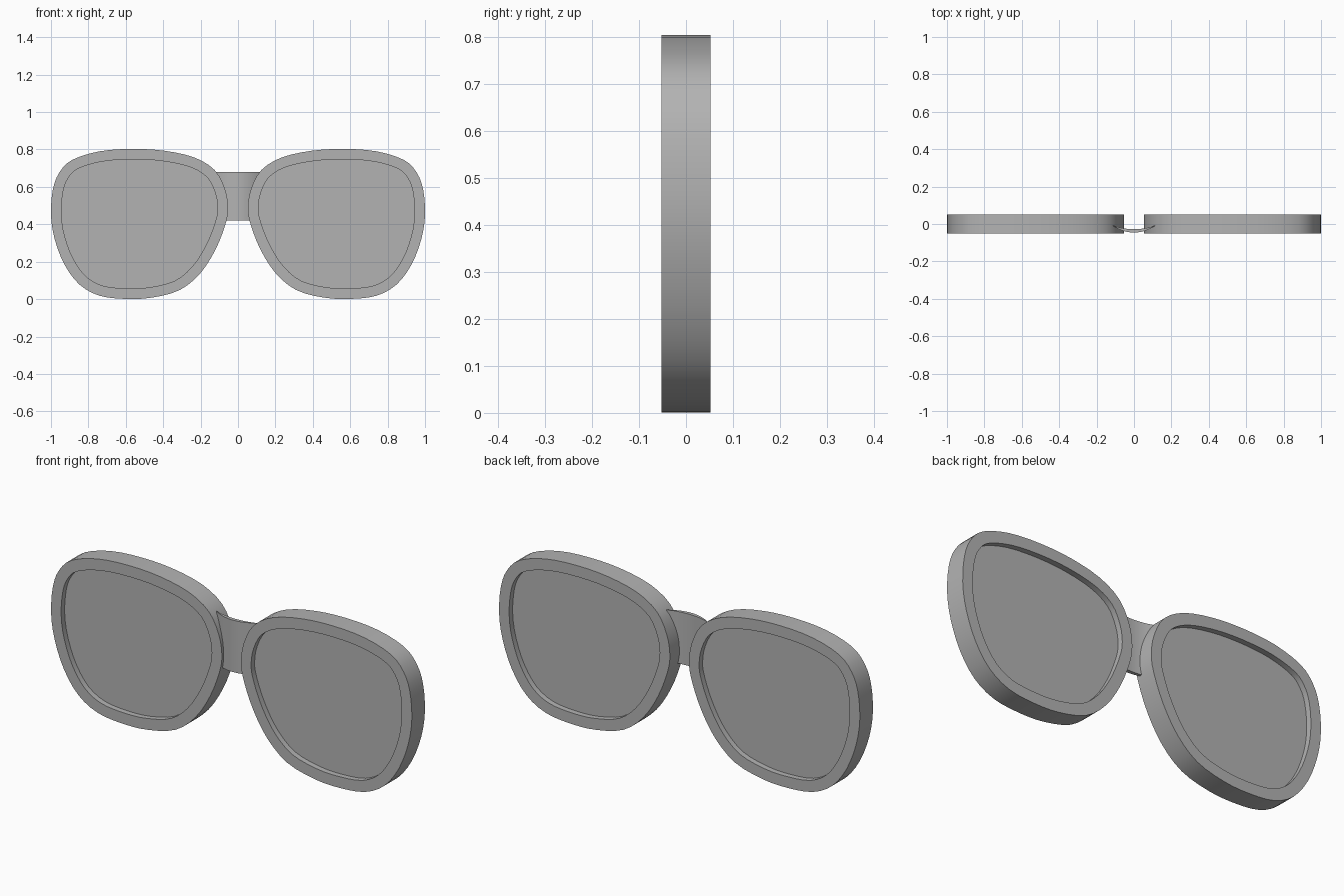
import bpy, bmesh, math
from mathutils import Vector

if "Cube" in bpy.data.objects:
    bpy.data.objects.remove(bpy.data.objects["Cube"])

grey = bpy.data.materials.new("plain grey")
grey.use_nodes = True
GREY = (0.45, 0.45, 0.45, 1)
grey.diffuse_color = GREY
grey.node_tree.nodes["Principled BSDF"].inputs["Base Color"].default_value = GREY

# Outline of the rim on the +x side, as (x, z)
OUTLINE = [(.565, .803), (.393, .793), (.233, .757), (.125, .69), (.07, .59), (.053, .49),
           (.067, .40), (.12, .265), (.2, .14), (.31, .049), (.46, .008), (.6, .001),
           (.74, .018), (.848, .078), (.928, .185), (.98, .32), (1, .45), (.99, .585),
           (.955, .677), (.885, .745), (.74, .79)]
DEPTH, LENS, RIM = .052, .024, .056


def smooth_loop(points, steps=3):
    """Closed Catmull-Rom curve through the points."""
    p = [Vector(q) for q in points]
    n, out = len(p), []
    for i in range(n):
        a, b, c, d = (p[(i + k) % n] for k in (-1, 0, 1, 2))
        for s in range(steps):
            t = s / steps
            out.append((b * 2 + (c - a) * t + (a * 2 - b * 5 + c * 4 - d) * t ** 2
                        + (b * 3 - a - c * 3 + d) * t ** 3) / 2)
    return out


def inset(loop, dist):
    """Move each point of a counter-clockwise loop inwards."""
    out = []
    for i, p in enumerate(loop):
        t = (loop[(i + 1) % len(loop)] - loop[i - 1]).normalized()
        out.append(p + Vector((-t.y, t.x)) * dist)
    return out


def ring(bm, loop, y, side):
    return [bm.verts.new((side * p.x, y, p.y)) for p in loop]


def bridge(bm, a, b):
    n = len(a)
    for i in range(n):
        j = (i + 1) % n
        bm.faces.new((a[i], a[j], b[j], b[i]))


def finish(name, bm):
    bmesh.ops.recalc_face_normals(bm, faces=bm.faces[:])
    mesh = bpy.data.meshes.new(name)
    bm.to_mesh(mesh)
    bm.free()
    mesh.materials.append(grey)
    ob = bpy.data.objects.new(name, mesh)
    bpy.context.collection.objects.link(ob)
    bpy.ops.object.select_all(action="DESELECT")
    ob.select_set(True)
    bpy.context.view_layer.objects.active = ob
    bpy.ops.object.shade_smooth_by_angle(angle=math.radians(35))


outer = smooth_loop(OUTLINE)
inner = inset(outer, RIM)
for label, side in (("left", 1), ("right", -1)):
    # Rim: rectangular section swept round the outline
    bm = bmesh.new()
    rings = [ring(bm, loop, y, side) for loop, y in
             ((outer, -DEPTH), (outer, DEPTH), (inner, DEPTH), (inner, -DEPTH))]
    for k in range(4):
        bridge(bm, rings[k], rings[(k + 1) % 4])
    finish(label + "_rim", bm)

    # Lens: flat slab recessed in the rim
    bm = bmesh.new()
    front, back = (ring(bm, inner, y, side) for y in (-LENS, LENS))
    bridge(bm, front, back)
    bm.faces.new(front)
    bm.faces.new(back)
    finish(label + "_lens", bm)

# Nose bridge: crescent section, bowed to the front
N, HALF = 16, .115
xs = [HALF * (2 * i / N - 1) for i in range(N + 1)]
section = [Vector((x, -.046 + .038 * (x / HALF) ** 2)) for x in xs]
section += [Vector((x, -.028 + .02 * (x / HALF) ** 2)) for x in xs[-2:0:-1]]
bm = bmesh.new()
low, high = ([bm.verts.new((p.x, p.y, z)) for p in section] for z in (.42, .68))
bridge(bm, low, high)
bm.faces.new(low)
bm.faces.new(high)
finish("nose_bridge", bm)
